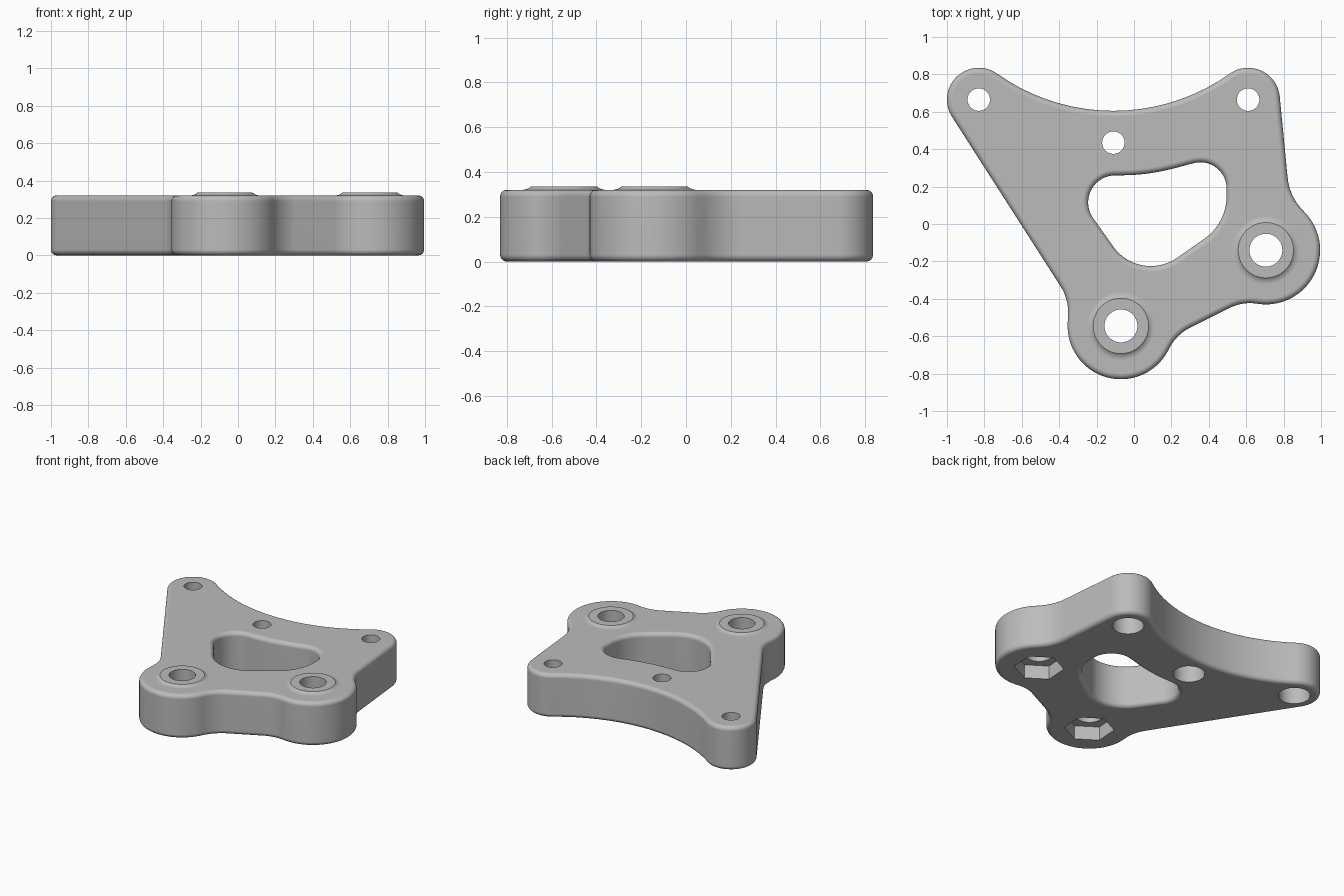
import bpy, bmesh, math

if "Cube" in bpy.data.objects:
    bpy.data.objects.remove(bpy.data.objects["Cube"], do_unlink=True)

HEIGHT, FILLET, BOSS_TOP = 0.32, 0.03, 0.335

# Circles (x, y, radius) wrapped counter-clockwise; a negative radius is a concave arc
OUTER = [(-0.83, 0.665, 0.17), (-0.612, -0.473, -0.26), (-0.07, -0.545, 0.285),
         (0.412, -0.778, -0.25), (0.62, -0.663, -0.24), (0.705, -0.14, 0.29),
         (1.105, 0.275, -0.285), (0.61, 0.665, 0.17), (-0.11, 1.677, -1.072)]
OPENING = [(-0.10, 0.115, 0.145), (0.09, 0.02, 0.245), (0.215, 0.15, 0.28),
           (0.355, 0.19, 0.14), (-0.07, 1.36, -1.10)]
PIN_HOLES = [(-0.83, 0.665), (0.61, 0.665), (-0.11, 0.435)]
BOLT_HOLES = [(-0.07, -0.545), (0.705, -0.14)]


def wrap(circles, inset=0.0):
    """Outline made of arcs joined by their tangent lines."""
    normals = []
    for i, (x, y, r) in enumerate(circles):
        x2, y2, r2 = circles[(i + 1) % len(circles)]
        ratio = (r - r2) / math.hypot(x2 - x, y2 - y)
        normals.append(math.atan2(y2 - y, x2 - x) - math.acos(max(-1, min(1, ratio))))
    points = []
    for i, (x, y, r) in enumerate(circles):
        start, end = normals[i - 1], normals[i]
        sweep = (end - start) % math.tau
        if r < 0:
            sweep = -((start - end) % math.tau)
        steps = max(2, math.ceil(abs(sweep) / 0.07))
        for k in range(steps + 1):
            a = start + sweep * k / steps
            points.append((x + (r - inset) * math.cos(a), y + (r - inset) * math.sin(a)))
    # Drop doubled points where two arcs touch
    keep = [i for i, p in enumerate(points) if math.dist(p, points[i - 1]) > 0.002]
    return points, keep


def offset_outline(circles, inset):
    keep = wrap(circles)[1]
    points = wrap(circles, inset)[0]
    return [points[i] for i in keep]


def ring(centre, radius, sides=64, turn=0.0):
    return [(centre[0] + radius * math.cos(turn + math.tau * i / sides),
             centre[1] + radius * math.sin(turn + math.tau * i / sides))
            for i in range(sides)]


def stack(name, layers):
    """Closed solid from a stack of (outline, height) layers."""
    bm = bmesh.new()
    rows = [[bm.verts.new((x, y, z)) for x, y in outline] for outline, z in layers]
    n = len(rows[0])
    for low, high in zip(rows, rows[1:]):
        for i in range(n):
            j = (i + 1) % n
            bm.faces.new((low[i], low[j], high[j], high[i]))
    bm.faces.new(rows[0][::-1])
    bm.faces.new(rows[-1])
    bmesh.ops.recalc_face_normals(bm, faces=bm.faces)
    mesh = bpy.data.meshes.new(name)
    bm.to_mesh(mesh)
    bm.free()
    obj = bpy.data.objects.new(name, mesh)
    bpy.context.collection.objects.link(obj)
    return obj


def rounded_layers(circles, sign):
    """Layers with a quarter-round along the bottom and top edges."""
    layers = []
    for k in range(7):
        a = math.pi / 2 * k / 6
        layers.append((offset_outline(circles, sign * FILLET * (1 - math.sin(a))),
                       FILLET * (1 - math.cos(a))))
    return layers + [(o, HEIGHT - z) for o, z in reversed(layers)]


def combine(target, tool, operation):
    mod = target.modifiers.new(tool.name, "BOOLEAN")
    mod.operation, mod.object, mod.solver = operation, tool, "EXACT"
    bpy.context.view_layer.objects.active = target
    bpy.ops.object.modifier_apply(modifier=mod.name)
    bpy.data.objects.remove(tool, do_unlink=True)


# Plate body
plate = stack("mounting_plate", rounded_layers(OUTER, 1))

# Raised washers around the bolt holes
for c in BOLT_HOLES:
    profile = [(0.183, 0.25), (0.183, HEIGHT), (0.168, 0.323), (0.156, 0.328), (0.148, BOSS_TOP)]
    combine(plate, stack("boss", [(ring(c, r), z) for r, z in profile]), "UNION")

# Central opening with rounded rims
layers = rounded_layers(OPENING, -1)
layers = [(layers[0][0], -0.1)] + layers + [(layers[-1][0], 0.5)]
combine(plate, stack("opening_cutter", layers), "DIFFERENCE")

# Counterbored pin holes
for c in PIN_HOLES:
    profile = [(0.105, -0.1), (0.105, 0.2), (0.06, 0.2), (0.06, 0.5)]
    combine(plate, stack("pin_cutter", [(ring(c, r), z) for r, z in profile]), "DIFFERENCE")

# Bolt holes with hexagonal nut pockets underneath
for c in BOLT_HOLES:
    combine(plate, stack("bolt_cutter", [(ring(c, 0.088), -0.1), (ring(c, 0.088), 0.5)]),
            "DIFFERENCE")
    nut = ring(c, 0.165, 6, math.radians(26))
    combine(plate, stack("nut_cutter", [(nut, -0.1), (nut, 0.1)]), "DIFFERENCE")

# Grey material
grey = bpy.data.materials.new("plain grey")
grey.use_nodes = True
colour = (0.5, 0.5, 0.5, 1)
grey.diffuse_color = colour
grey.node_tree.nodes["Principled BSDF"].inputs["Base Color"].default_value = colour
plate.data.materials.clear()
plate.data.materials.append(grey)

# Smooth walls and fillets, crisp hole rims
bpy.ops.object.select_all(action="DESELECT")
plate.select_set(True)
bpy.context.view_layer.objects.active = plate
bpy.ops.object.shade_smooth_by_angle(angle=math.radians(35))
weighted = plate.modifiers.new("weighted_normals", "WEIGHTED_NORMAL")
weighted.keep_sharp = True
